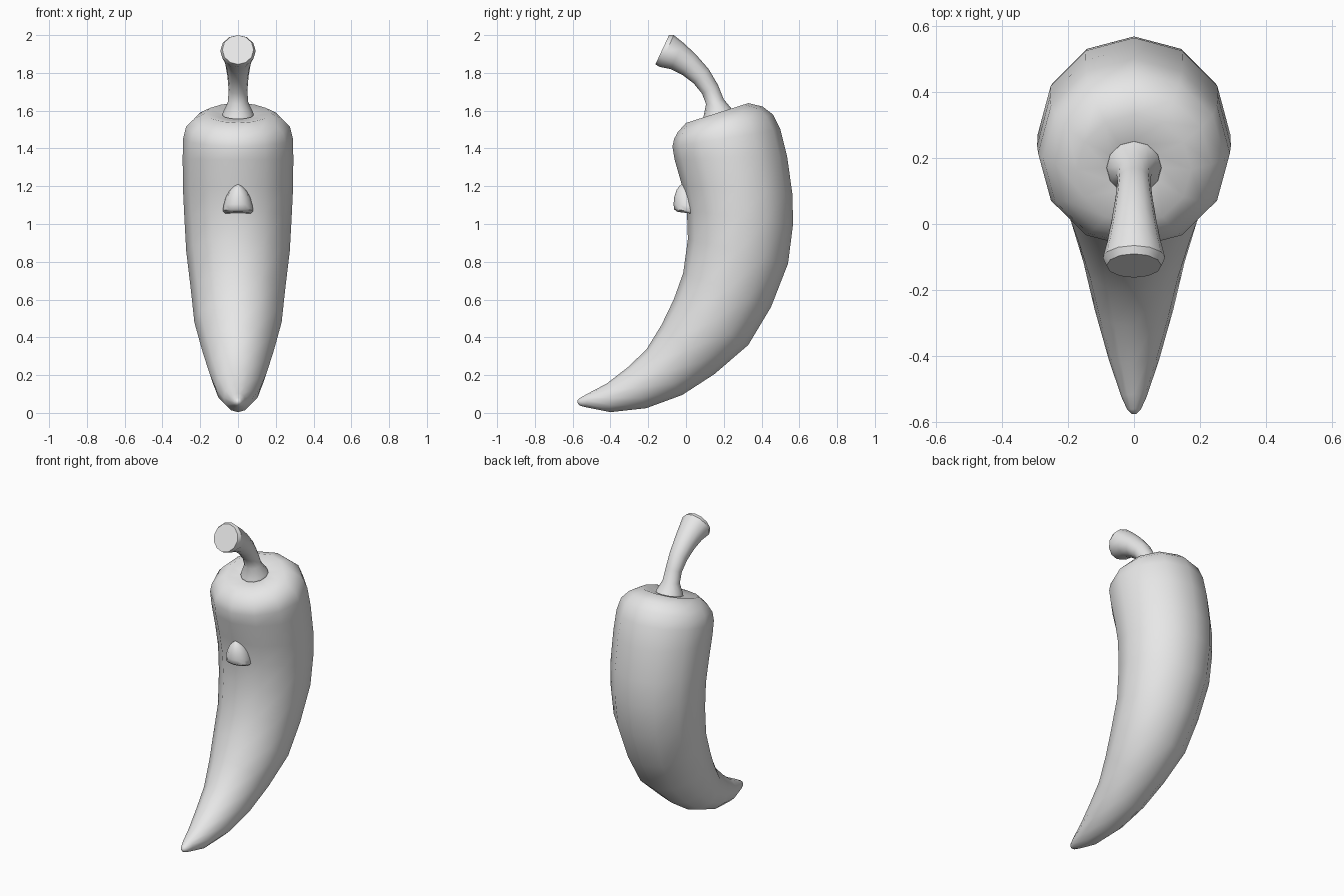
import bpy, bmesh, math
from mathutils import Vector

grey = bpy.data.materials.new("light_grey")
grey.diffuse_color = (0.8, 0.8, 0.8, 1)


def loft(name, rings, sides, angle=40):
    """Skin elliptical rings given as (front y, front z, back y, back z, half width)."""
    bm = bmesh.new()
    loops = []
    for fy, fz, by, bz, w in rings:
        mid = Vector((0, (fy + by) / 2, (fz + bz) / 2))
        half = Vector((0, (by - fy) / 2, (bz - fz) / 2))
        w = w or half.length
        loops.append([bm.verts.new(mid + half * math.cos(a) + Vector((w * math.sin(a), 0, 0)))
                      for a in (2 * math.pi * i / sides for i in range(sides))])
    for lo, hi in zip(loops, loops[1:]):
        for i in range(sides):
            j = (i + 1) % sides
            bm.faces.new((lo[i], lo[j], hi[j], hi[i]))
    bm.faces.new(loops[0])
    bm.faces.new(loops[-1])
    bmesh.ops.recalc_face_normals(bm, faces=bm.faces)
    mesh = bpy.data.meshes.new(name)
    bm.to_mesh(mesh)
    bm.free()
    mesh.materials.append(grey)
    obj = bpy.data.objects.new(name, mesh)
    bpy.context.collection.objects.link(obj)
    bpy.ops.object.select_all(action='DESELECT')
    obj.select_set(True)
    bpy.context.view_layer.objects.active = obj
    bpy.ops.object.shade_smooth_by_angle(angle=math.radians(angle))
    return obj


# Curved pepper body, from the dimple under the stem down to the tip
loft("pepper_body", [
    (0.09, 1.545, 0.25, 1.595, 0),
    (0.00, 1.535, 0.33, 1.640, 0),
    (-0.045, 1.485, 0.405, 1.622, 0),
    (-0.063, 1.45, 0.46, 1.58, 0.275),
    (-0.072, 1.41, 0.50, 1.50, 0.29),
    (-0.06, 1.34, 0.535, 1.36, 0.293),
    (-0.02, 1.20, 0.563, 1.16, 0.291),
    (0.005, 1.07, 0.567, 1.00, 0.284),
    (0.01, 0.92, 0.54, 0.79, 0.274),
    (-0.015, 0.74, 0.45, 0.56, 0),
    (-0.065, 0.60, 0.33, 0.36, 0),
    (-0.13, 0.465, 0.15, 0.205, 0),
    (-0.21, 0.335, -0.02, 0.095, 0),
    (-0.31, 0.24, -0.21, 0.025, 0),
    (-0.42, 0.155, -0.40, 0.004, 0),
    (-0.515, 0.105, -0.53, 0.03, 0),
    (-0.56, 0.08, -0.56, 0.038, 0),
    (-0.574, 0.066, -0.573, 0.05, 0),
], 12, 60)

# Bent stem with a flared foot and a cut end
loft("stem", [
    (0.09, 1.555, 0.25, 1.60, 0.083),
    (0.093, 1.57, 0.24, 1.612, 0.08),
    (0.106, 1.635, 0.20, 1.66, 0.053),
    (0.085, 1.69, 0.17, 1.735, 0.05),
    (0.04, 1.745, 0.12, 1.82, 0.056),
    (-0.02, 1.79, 0.05, 1.90, 0.067),
    (-0.08, 1.82, -0.015, 1.96, 0.08),
    (-0.14, 1.832, -0.065, 2.0, 0.094),
    (-0.162, 1.845, -0.09, 2.0, 0.083),
], 12, 35)

# Small domed nose with a flat underside
loft("nose", [
    (-0.045, 1.064, 0.075, 1.05, 0.068),
    (-0.063, 1.078, 0.08, 1.06, 0.08),
    (-0.066, 1.105, 0.08, 1.09, 0.077),
    (-0.062, 1.145, 0.07, 1.135, 0.065),
    (-0.05, 1.18, 0.05, 1.175, 0.045),
    (-0.036, 1.20, 0.02, 1.20, 0.022),
    (-0.025, 1.21, 0.0, 1.205, 0.006),
], 12, 50)
